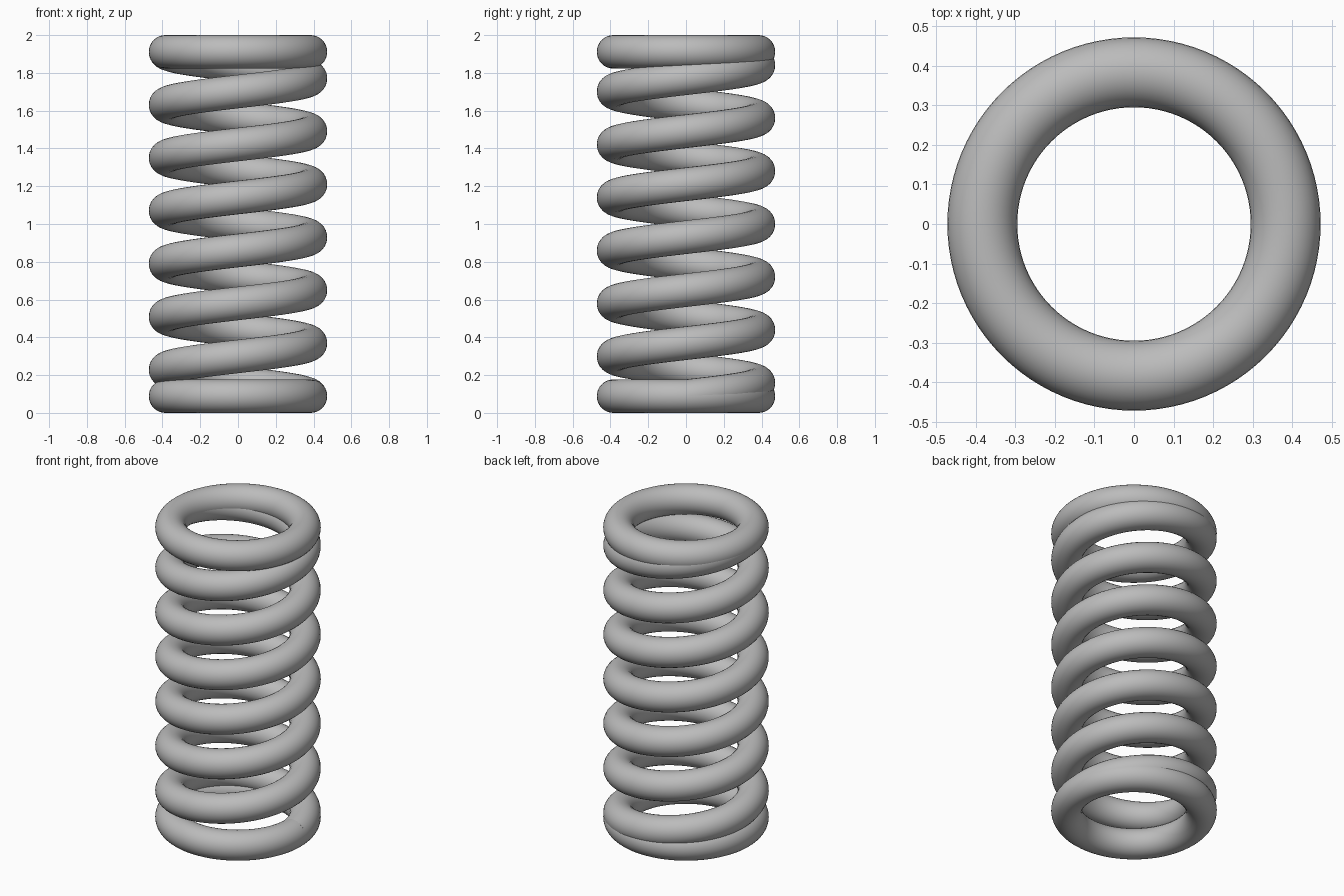
import bpy
from math import pi, sin, cos

HEIGHT = 2.0
COIL_R = 0.384
WIRE_R = 0.0885
TURNS = 6.5
STEPS = 96  # path points per turn

cube = bpy.data.objects.get("Cube")
if cube:
    bpy.data.objects.remove(cube, do_unlink=True)

# One plain grey metal
grey = bpy.data.materials.new("grey metal")
grey.use_nodes = True
colour = (0.5, 0.5, 0.5, 1)
grey.diffuse_color = colour
grey.node_tree.nodes["Principled BSDF"].inputs["Base Color"].default_value = colour


def end_ring(name, z):
    bpy.ops.mesh.primitive_torus_add(
        major_radius=COIL_R, minor_radius=WIRE_R,
        major_segments=STEPS, minor_segments=32, location=(0, 0, z))
    ring = bpy.context.object
    ring.name = name
    ring.data.materials.append(grey)
    bpy.ops.object.shade_smooth()


# Closed flat rings at both ends
low, high = WIRE_R, HEIGHT - WIRE_R
end_ring("bottom_ring", low)
end_ring("top_ring", high)

# Rising coil, from the centre of one ring to the centre of the other
count = int(TURNS * STEPS)
path = bpy.data.curves.new("coil", "CURVE")
path.dimensions = "3D"
path.bevel_depth = WIRE_R
path.bevel_resolution = 12
path.use_fill_caps = True
spline = path.splines.new("POLY")
spline.points.add(count)
for i, point in enumerate(spline.points):
    t = i / count
    a = 2 * pi * TURNS * t
    point.co = (COIL_R * cos(a), COIL_R * sin(a), low + (high - low) * t, 1)
spline.use_smooth = True
path.materials.append(grey)
coil = bpy.data.objects.new("coil", path)
bpy.context.collection.objects.link(coil)

# Turn the swept coil into a mesh
bpy.ops.object.select_all(action="DESELECT")
coil.select_set(True)
bpy.context.view_layer.objects.active = coil
bpy.ops.object.convert(target="MESH")
bpy.ops.object.shade_smooth_by_angle()
